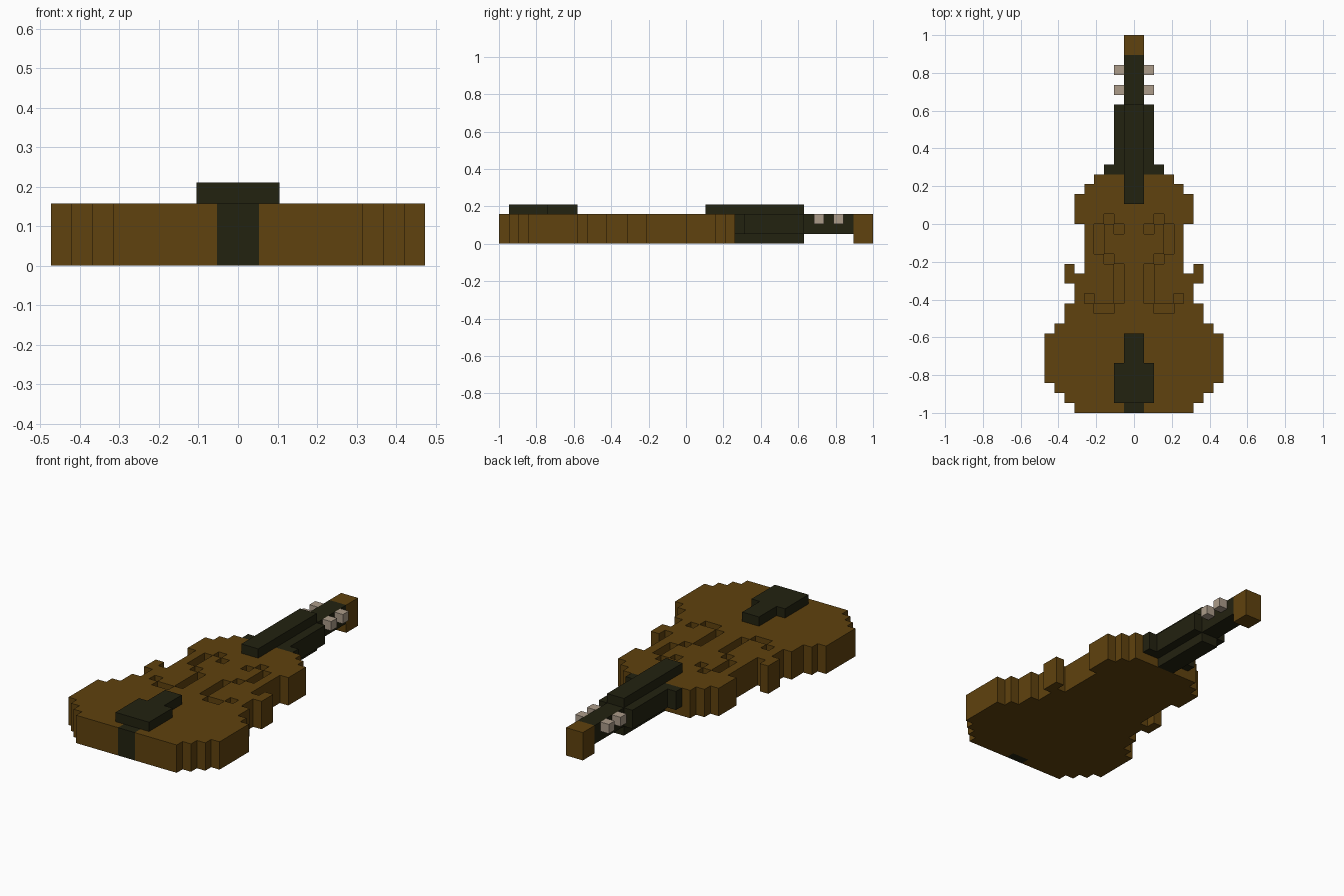
import bpy
import bmesh

if "Cube" in bpy.data.objects:
    bpy.data.objects.remove(bpy.data.objects["Cube"], do_unlink=True)

U = 2 / 38  # one block; all sizes below are in blocks


def make_material(name, rgb):
    m = bpy.data.materials.new(name)
    m.use_nodes = True
    m.diffuse_color = (*rgb, 1)
    m.node_tree.nodes["Principled BSDF"].inputs["Base Color"].default_value = (*rgb, 1)
    return m


WOOD = make_material("brown wood", (0.115, 0.054, 0.0044))
EBONY = make_material("dark ebony", (0.0165, 0.0160, 0.0052))
PEG = make_material("pale peg", (0.413, 0.332, 0.254))


def finish(name, bm, mat):
    bmesh.ops.recalc_face_normals(bm, faces=bm.faces)
    mesh = bpy.data.meshes.new(name)
    bm.to_mesh(mesh)
    bm.free()
    mesh.materials.append(mat)
    obj = bpy.data.objects.new(name, mesh)
    bpy.context.collection.objects.link(obj)
    return obj


def box(name, x, y, z, mat):
    """Box from (low, high) block ranges on each axis."""
    bm = bmesh.new()
    bmesh.ops.create_cube(bm, size=1)
    for v in bm.verts:
        for k, (lo, hi) in enumerate((x, y, z)):
            v.co[k] = U * (hi if v.co[k] > 0 else lo)
    return finish(name, bm, mat)


# Body outline: (first row, end row, half width)
ROWS = [(-19, -18, 6), (-18, -17, 7), (-17, -16, 8), (-16, -11, 9), (-11, -10, 8),
        (-10, -8, 7), (-8, -6, 6), (-6, -5, 7), (-5, -4, 5), (-4, 0, 5),
        (0, 3, 6), (3, 4, 5), (4, 5, 4)]
# Sound hole pieces on one side: (x low, x high, y low, y high)
HOLES = [(2, 3, 0, 1), (1, 2, -1, 0), (3, 4, -3, 0), (2, 3, -4, -3),
         (1, 2, -8, -4), (4, 5, -8, -7), (2, 4, -9, -8)]


def body_height(i, j):
    """Height of the body in the column at cell (i, j), mirrored in x."""
    a = i if i >= 0 else -i - 1
    if j == -19 and a == 0:
        return 0  # slot for the end strip
    if j == -5 and a == 6:
        return 3  # hooked waist corner
    if any(x0 <= a < x1 and y0 <= j < y1 for x0, x1, y0, y1 in HOLES):
        return 2  # carved sound hole
    return 3 if any(y0 <= j < y1 and a < w for y0, y1, w in ROWS) else 0


def build_body():
    bm = bmesh.new()

    def quad(*pts):
        bm.faces.new([bm.verts.new([c * U for c in p]) for p in pts])

    for i in range(-9, 9):
        for j in range(-19, 5):
            h = body_height(i, j)
            if not h:
                continue
            corners = [(i, j), (i + 1, j), (i + 1, j + 1), (i, j + 1)]
            quad(*[(x, y, h) for x, y in corners])
            quad(*[(x, y, 0) for x, y in reversed(corners)])
            # Walls down to each lower neighbour
            for k, (di, dj) in enumerate([(0, -1), (1, 0), (0, 1), (-1, 0)]):
                low = body_height(i + di, j + dj)
                if low < h:
                    p, q = corners[k], corners[(k + 1) % 4]
                    quad((*p, low), (*q, low), (*q, h), (*p, h))
    bmesh.ops.remove_doubles(bm, verts=bm.verts, dist=1e-4)
    return finish("body", bm, WOOD)


build_body()

# Tailpiece and end strip
box("end_strip", (-1, 1), (-19, -18), (0, 3), EBONY)
box("tailpiece_wide", (-2, 2), (-18, -14), (3, 4), EBONY)
box("tailpiece_narrow", (-1, 1), (-14, -11), (3, 4), EBONY)

# Neck, stepped in towards the underside
box("fingerboard", (-1, 1), (2, 12), (3, 4), EBONY)
box("neck", (-2, 2), (5, 12), (1, 3), EBONY)
box("neck_keel", (-1, 1), (5, 12), (0, 1), EBONY)
for side, x in (("left", (2, 3)), ("right", (-3, -2))):
    box("neck_collar_" + side, x, (5, 6), (1, 3), EBONY)

# Head with four pegs
box("pegbox", (-1, 1), (12, 17), (1, 3), EBONY)
box("scroll", (-1, 1), (17, 19), (0, 3), WOOD)
for side, x in (("left", (1, 2)), ("right", (-2, -1))):
    for pos, y in (("lower", 13), ("upper", 15)):
        box(f"peg_{pos}_{side}", x, (y, y + 1), (2, 3), PEG)
